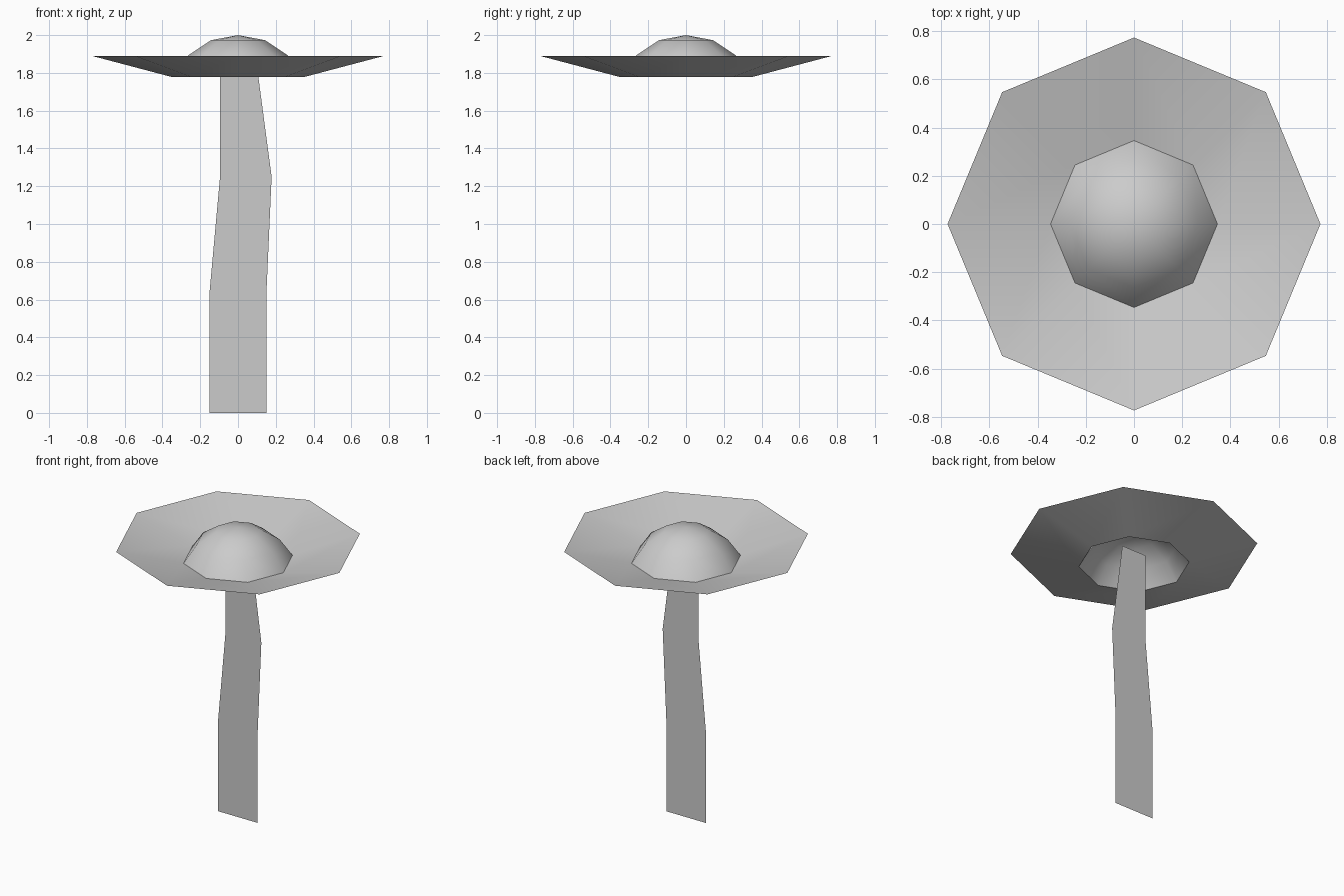
import bpy, bmesh, math

if "Cube" in bpy.data.objects:
    bpy.data.objects.remove(bpy.data.objects["Cube"])


def finish(name, bm, smooth):
    mesh = bpy.data.meshes.new(name)
    for f in bm.faces:
        f.smooth = smooth
    bm.to_mesh(mesh)
    bm.free()
    obj = bpy.data.objects.new(name, mesh)
    bpy.context.collection.objects.link(obj)
    return obj


def lathe(name, profile, sides=8):
    """Revolve an (r, z) profile, listed from the centre outwards, around z."""
    bm = bmesh.new()
    verts = [bm.verts.new((r, 0, z)) for r, z in profile]
    edges = [bm.edges.new(pair) for pair in zip(verts, verts[1:])]
    bmesh.ops.spin(bm, geom=verts + edges, cent=(0, 0, 0), axis=(0, 0, 1),
                   angle=2 * math.pi, steps=sides)
    bmesh.ops.remove_doubles(bm, verts=bm.verts, dist=1e-4)
    # Normals face upwards
    bm.normal_update()
    bmesh.ops.reverse_faces(bm, faces=[f for f in bm.faces if f.normal.z < 0])
    return finish(name, bm, True)


# Flat, slightly bent stem: (left x, right x) at evenly spaced heights
bm = bmesh.new()
rows = []
for i, (left, right) in enumerate([(-0.152, 0.15), (-0.152, 0.15),
                                   (-0.095, 0.178), (-0.095, 0.095)]):
    z = 0.625 * i
    rows.append((bm.verts.new((left, 0, z)), bm.verts.new((right, 0, z))))
for low, high in zip(rows, rows[1:]):
    bm.faces.new((low[0], low[1], high[1], high[0]))
finish("stem", bm, False)

# Shallow octagonal petal dish, open in the middle
lathe("petals", [(0.346, 1.777), (0.773, 1.89)])

# Domed flower centre, open underneath
lathe("flower_centre", [(0, 2.0), (0.143, 1.973), (0.265, 1.892), (0.346, 1.777)])
